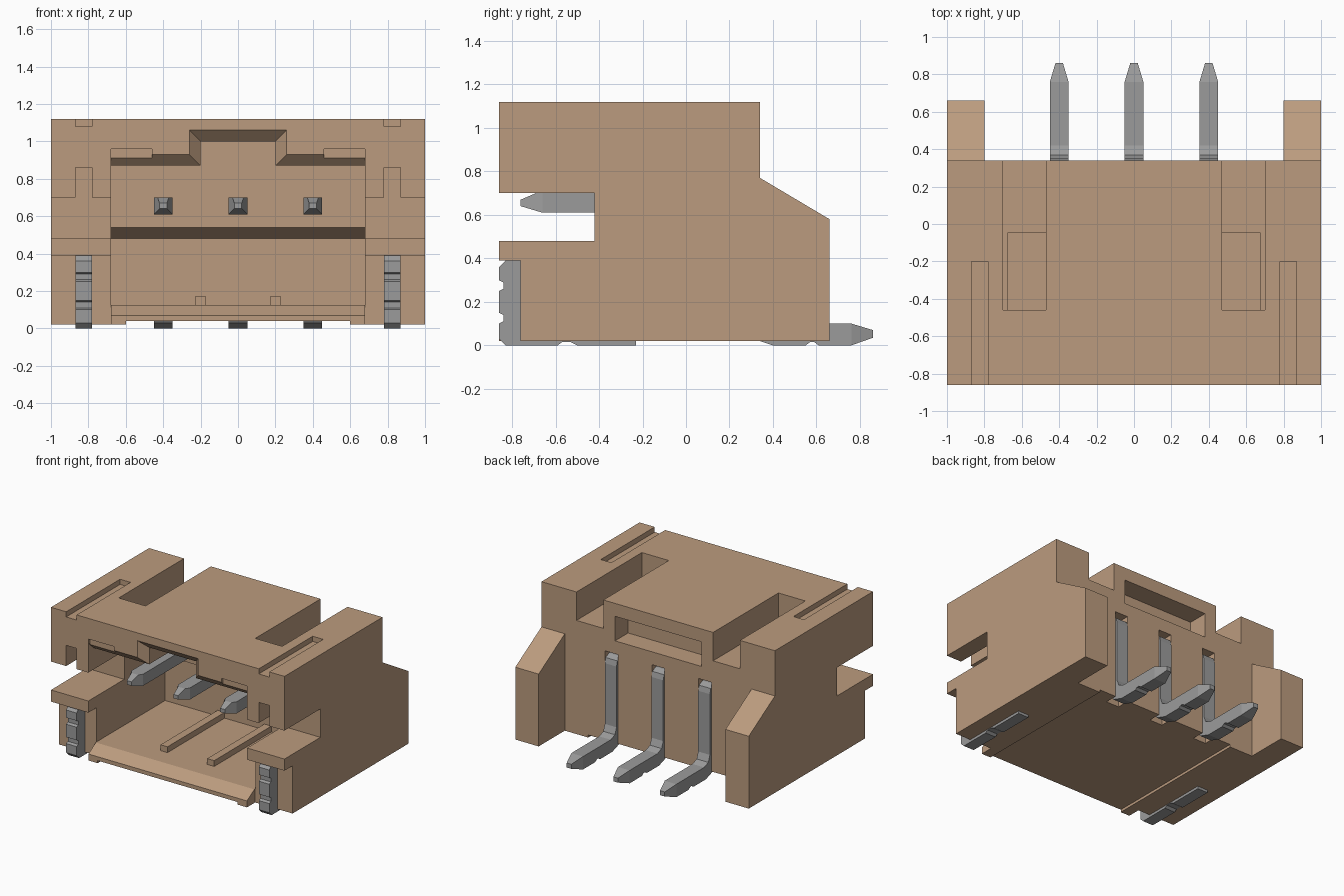
import bpy, bmesh
from mathutils import Vector

if "Cube" in bpy.data.objects:
    bpy.data.objects.remove(bpy.data.objects["Cube"], do_unlink=True)


def material(name, color):
    m = bpy.data.materials.new(name)
    m.use_nodes = True
    m.diffuse_color = color
    m.node_tree.nodes["Principled BSDF"].inputs["Base Color"].default_value = color
    return m


tan = material("tan plastic", (0.5, 0.33, 0.21, 1))
grey = material("grey metal", (0.33, 0.33, 0.33, 1))


def finish(name, bm, mat):
    bmesh.ops.recalc_face_normals(bm, faces=bm.faces)
    mesh = bpy.data.meshes.new(name)
    bm.to_mesh(mesh)
    bm.free()
    mesh.materials.append(mat)
    ob = bpy.data.objects.new(name, mesh)
    bpy.context.scene.collection.objects.link(ob)
    return ob


def prism_mesh(profile, x0, x1):
    """Extrude a (y, z) outline along x."""
    bm = bmesh.new()
    face = bm.faces.new([bm.verts.new((x0, y, z)) for y, z in profile])
    out = bmesh.ops.extrude_face_region(bm, geom=[face])["geom"]
    bmesh.ops.translate(bm, vec=(x1 - x0, 0, 0),
                        verts=[v for v in out if isinstance(v, bmesh.types.BMVert)])
    return bm


def prism(name, profile, x0, x1, mat=tan):
    return finish(name, prism_mesh(profile, x0, x1), mat)


def box(name, x0, x1, y0, y1, z0, z1, mat=tan):
    return prism(name, [(y0, z0), (y1, z0), (y1, z1), (y0, z1)], x0, x1, mat)


def cut(body, cutter):
    mod = body.modifiers.new("cut", "BOOLEAN")
    mod.operation, mod.solver, mod.object = "DIFFERENCE", "EXACT", cutter
    bpy.context.view_layer.update()
    deps = bpy.context.evaluated_depsgraph_get()
    mesh = bpy.data.meshes.new_from_object(body.evaluated_get(deps))
    body.modifiers.clear()
    body.data = mesh
    bpy.data.objects.remove(cutter, do_unlink=True)


# Housing with the two rear legs
body = prism("housing", [(-.86, .02), (.66, .02), (.66, .58), (.34, .77),
                         (.34, 1.12), (-.86, 1.12)], -1, 1)
cut(body, box("gap", -.8, .8, .34, .9, -.1, 1.3))
cut(body, box("underside", -.6, .6, -1, .5, -.1, .04))

# Front cavity with chamfered mouth
cut(body, prism("cavity", [(-.95, .07), (-.86, .07), (-.77, .125), (.08, .125),
                           (.08, .48), (-.04, .54), (-.04, .87), (-.80, .87),
                           (-.86, .93), (-.95, .93)], -.68, .68))

# Key slot above the cavity, with flared mouth
cut(body, box("key", -.2, .2, -.95, -.045, .7, 1.0))
bm = bmesh.new()
rings = []
for y, w, top in [(-.91, .31, 1.11), (-.80, .20, 1.0)]:
    rings.append([bm.verts.new((x, y, z)) for x, z in
                  [(-w, .7), (w, .7), (w, top), (-w, top)]])
bm.faces.new(rings[0])
bm.faces.new(rings[1])
for i in range(4):
    j = (i + 1) % 4
    bm.faces.new([rings[0][i], rings[0][j], rings[1][j], rings[1][i]])
cut(body, finish("key_flare", bm, tan))

# Rear window
cut(body, box("window", -.37, .37, .18, .5, .83, 1.02))

# Cuts repeated on both sides
for s in (-1, 1):
    for x0, x1, y0, y1, z0, z1 in [
        (.60, 1.1, -1, -.42, .48, .70),      # side slot
        (.679, 1.1, -1, -.76, -.1, .39),     # tab setback
        (.47, .70, -.46, .5, .90, 1.3),      # roof notch
        (.47, .675, -.46, -.045, .8, 1.0),   # roof hole
        (.46, .679, -1, -.84, .8, .96),      # mouth notch
        (.78, .87, -1, -.20, 1.08, 1.3),     # roof groove
        (.78, .87, -1, -.425, .6, .86),      # groove over the side slot
    ]:
        cut(body, box("side_cut", *sorted((s * x0, s * x1)), y0, y1, z0, z1))

# Rear pin channels
pin_x = (-.4, 0, .4)
for x in pin_x:
    cut(body, box("channel", x - .055, x + .055, .24, .5, -.1, .73))

# Floor ribs
for x, side in ((-.2, "right"), (.2, "left")):
    box(side + "_floor_rib", x - .03, x + .03, -.62, .09, .1, .17)

# Bent contact pins with tapered tips
pin_profile = [(-.76, .64), (-.76, .67), (-.69, .70), (.30, .70), (.34, .68), (.35, .64),
               (.35, .17), (.37, .12), (.42, .10), (.76, .10), (.86, .07), (.86, .035),
               (.76, 0), (.61, 0), (.59, .015), (.57, .015), (.55, 0), (.40, 0),
               (.31, .03), (.26, .10), (.26, .58), (.23, .61), (-.66, .61)]
for x, label in zip(pin_x, ("right", "middle", "left")):
    bm = prism_mesh(pin_profile, -.05, .05)
    for y in (-.66, .76):
        bmesh.ops.bisect_plane(bm, geom=bm.verts[:] + bm.edges[:] + bm.faces[:],
                               plane_co=Vector((0, y, 0)), plane_no=Vector((0, 1, 0)))
    for v in bm.verts:
        if v.co.y > .85 or v.co.y < -.75:
            v.co.x *= .4
        elif v.co.y < -.68:
            v.co.x *= .6
        v.co.x += x
    finish(label + "_pin", bm, grey)

# Solder tabs
tab_profile = [(-.76, .39), (-.83, .39), (-.86, .36), (-.86, .30), (-.84, .29), (-.84, .26),
               (-.86, .25), (-.86, .15), (-.84, .14), (-.84, .11), (-.86, .10), (-.86, .03),
               (-.83, 0), (-.59, 0), (-.57, .015), (-.53, .015), (-.5, 0), (-.23, 0),
               (-.23, .04), (-.76, .04)]
for s, side in ((-1, "right"), (1, "left")):
    prism(side + "_solder_tab", tab_profile, *sorted((s * .78, s * .87)), grey)
